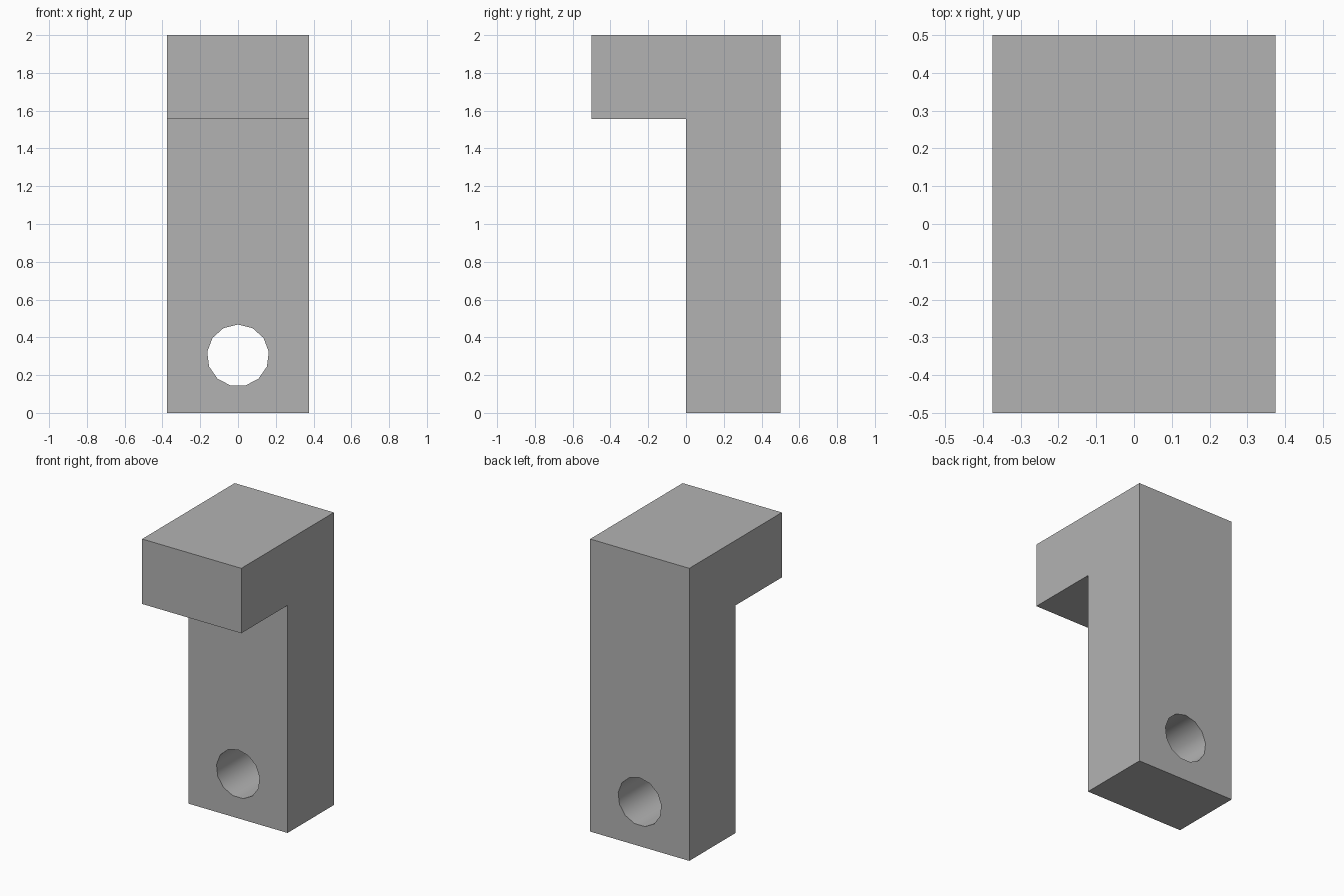
import bpy
import bmesh
import math
from mathutils import Matrix

default = bpy.data.objects.get("Cube")
if default:
    bpy.data.objects.remove(default, do_unlink=True)

HALF_WIDTH = 0.375
HOLE_SIDES = 13
HOLE_RADIUS = 0.164
HOLE_HEIGHT = 0.304

grey = bpy.data.materials.new("plain grey")
grey.use_nodes = True
colour = (0.45, 0.45, 0.45, 1)
grey.diffuse_color = colour
grey.node_tree.nodes["Principled BSDF"].inputs["Base Color"].default_value = colour


def add_object(name, bm):
    bmesh.ops.recalc_face_normals(bm, faces=bm.faces)
    mesh = bpy.data.meshes.new(name)
    bm.to_mesh(mesh)
    bm.free()
    mesh.materials.append(grey)
    obj = bpy.data.objects.new(name, mesh)
    bpy.context.collection.objects.link(obj)
    return obj


# Hooked bracket: side profile (y, z) extruded across the width
profile = [(0, 0), (0.5, 0), (0.5, 2), (-0.5, 2), (-0.5, 1.556), (0, 1.556)]
bm = bmesh.new()
side = bm.faces.new([bm.verts.new((-HALF_WIDTH, y, z)) for y, z in profile])
extruded = bmesh.ops.extrude_face_region(bm, geom=[side], use_keep_orig=True)
for v in extruded["geom"]:
    if isinstance(v, bmesh.types.BMVert):
        v.co.x = HALF_WIDTH
bracket = add_object("hooked_bracket", bm)

# Cutter for the bolt hole, one corner pointing straight up
bm = bmesh.new()
ring = []
for i in range(HOLE_SIDES):
    a = math.tau * i / HOLE_SIDES
    ring.append(bm.verts.new((HOLE_RADIUS * math.sin(a), 0, HOLE_RADIUS * math.cos(a))))
disc = bm.faces.new(ring)
extruded = bmesh.ops.extrude_face_region(bm, geom=[disc], use_keep_orig=True)
for v in extruded["geom"]:
    if isinstance(v, bmesh.types.BMVert):
        v.co.y = 1
bmesh.ops.transform(bm, matrix=Matrix.Translation((0, -0.25, HOLE_HEIGHT)), verts=bm.verts)
cutter = add_object("hole_cutter", bm)
cutter.hide_render = True

# Cut the hole, then smooth only its wall
cut = bracket.modifiers.new("bolt hole", "BOOLEAN")
cut.operation = "DIFFERENCE"
cut.solver = "EXACT"
cut.object = cutter
bpy.ops.object.select_all(action="DESELECT")
bracket.select_set(True)
bpy.context.view_layer.objects.active = bracket
bpy.ops.object.modifier_apply(modifier=cut.name)
bpy.data.objects.remove(cutter, do_unlink=True)
bpy.ops.object.shade_smooth_by_angle(angle=math.radians(35))
